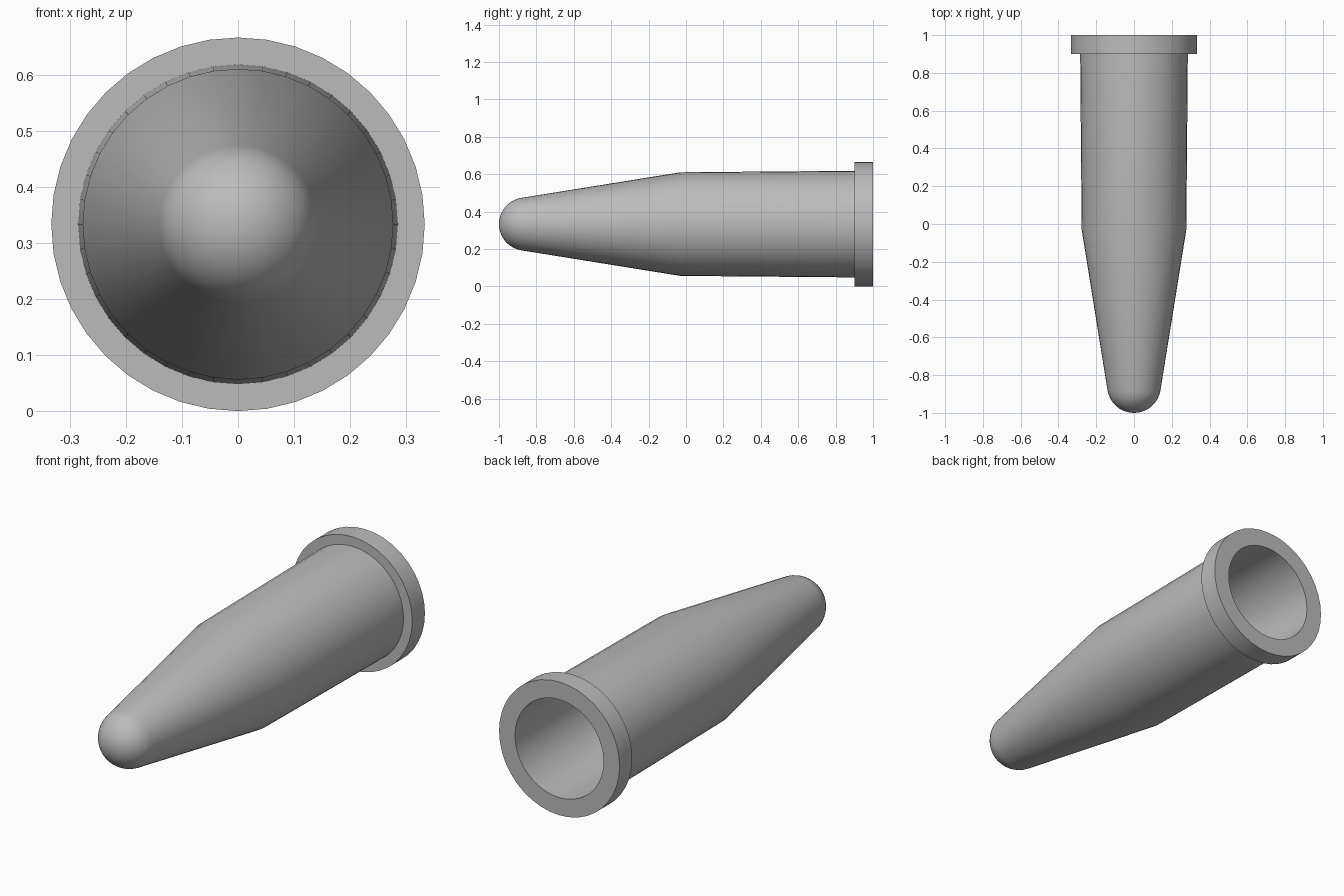
import bpy, bmesh, math
from mathutils import Matrix, Vector

cube = bpy.data.objects.get("Cube")
if cube:
    bpy.data.objects.remove(cube, do_unlink=True)

SIDES = 40
AXIS_Z = 0.333
WALL = 0.04

grey = bpy.data.materials.new("plain_grey")
grey.use_nodes = True
colour = (0.5, 0.5, 0.5, 1)
grey.diffuse_color = colour
grey.node_tree.nodes["Principled BSDF"].inputs["Base Color"].default_value = colour


def dome(radius, centre_y, steps=10):
    """Quarter arc from the tip to just short of the widest point."""
    return [(radius * math.sin(a), centre_y - radius * math.cos(a))
            for a in (math.radians(81) * i / steps for i in range(steps + 1))]


def lathe(name, profile):
    """Spin a (radius, y) profile around the lengthwise axis."""
    bm = bmesh.new()
    verts = [bm.verts.new((0, y, r)) for r, y in profile]
    edges = [bm.edges.new(pair) for pair in zip(verts, verts[1:])]
    bmesh.ops.spin(bm, geom=verts + edges, cent=(0, 0, 0), axis=(0, 1, 0),
                   angle=math.tau, steps=SIDES, use_duplicate=False)
    bmesh.ops.remove_doubles(bm, verts=bm.verts, dist=0.0005)
    bmesh.ops.recalc_face_normals(bm, faces=bm.faces)
    bmesh.ops.translate(bm, verts=bm.verts, vec=(0, 0, AXIS_Z))
    mesh = bpy.data.meshes.new(name)
    bm.to_mesh(mesh)
    bm.free()
    mesh.materials.append(grey)
    obj = bpy.data.objects.new(name, mesh)
    bpy.context.collection.objects.link(obj)
    bpy.ops.object.select_all(action="DESELECT")
    obj.select_set(True)
    bpy.context.view_layer.objects.active = obj
    bpy.ops.object.shade_smooth_by_angle(angle=math.radians(30))
    return obj


# Outside: round tip, tapered cone, nearly straight barrel, collar
outside = dome(0.142, -0.858) + [(0.277, -0.03), (0.285, 0.9),
                                 (0.333, 0.9), (0.333, 1.0)]
# Inside: the same shape, thinner by the wall, from the mouth to the tip
inside = [(0.245, 1.0), (0.277 - WALL, -0.03)]
inside += reversed(dome(0.142 - WALL, -0.858))

lathe("hollow_tube", outside + inside)
